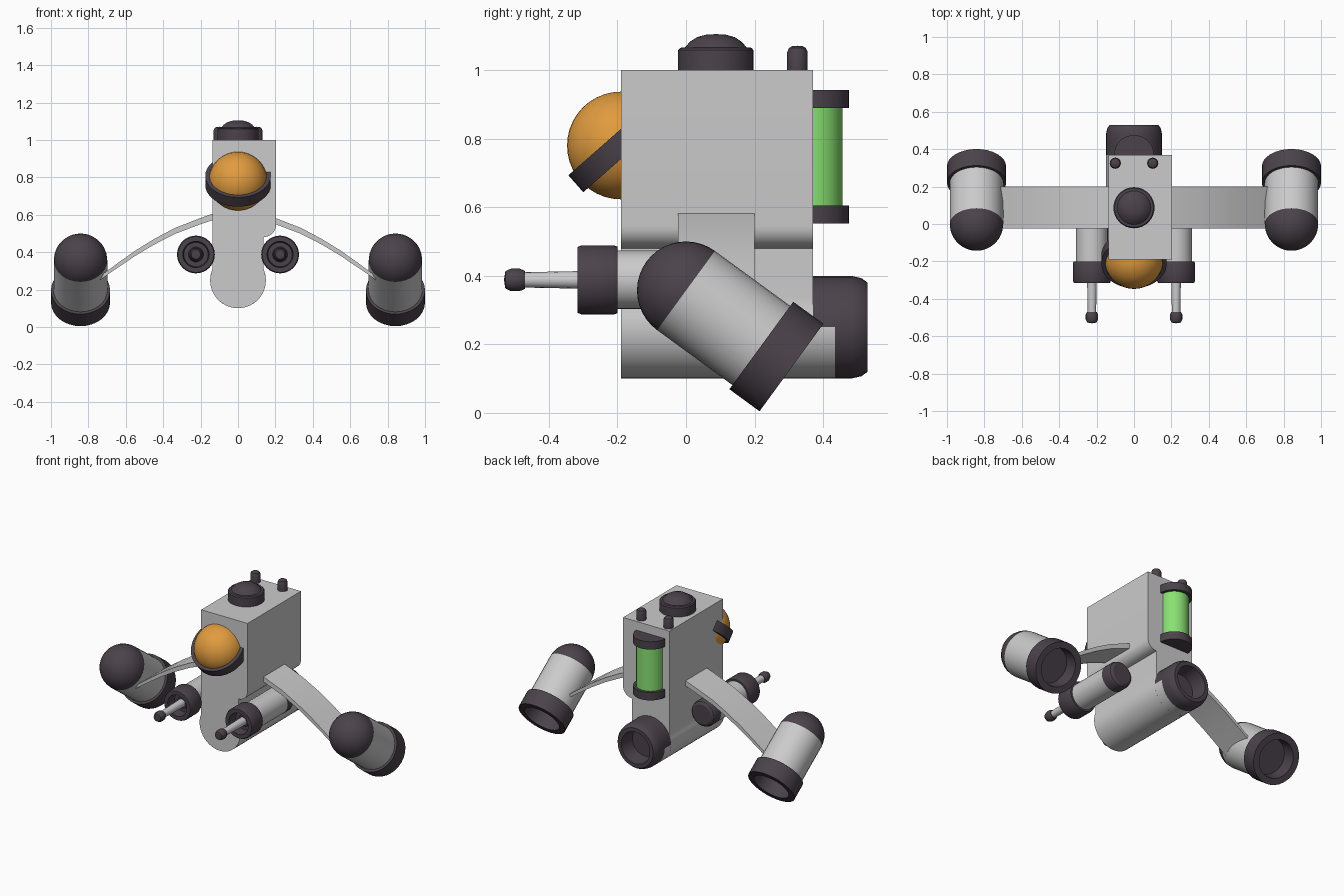
import bpy, bmesh, math
from mathutils import Vector

if "Cube" in bpy.data.objects:
    bpy.data.objects.remove(bpy.data.objects["Cube"])


def material(name, rgb):
    m = bpy.data.materials.new(name)
    m.diffuse_color = (*rgb, 1)
    m.use_nodes = True
    m.node_tree.nodes["Principled BSDF"].inputs["Base Color"].default_value = m.diffuse_color
    return m


DARK = material("dark_metal", (0.07, 0.055, 0.07))
ORANGE = material("orange_lens", (0.75, 0.33, 0.05))
GREEN = material("green_glow", (0.25, 0.75, 0.17))


def finish(bm, name, mat=None):
    bmesh.ops.remove_doubles(bm, verts=bm.verts, dist=1e-5)
    bmesh.ops.recalc_face_normals(bm, faces=bm.faces)
    me = bpy.data.meshes.new(name)
    bm.to_mesh(me)
    bm.free()
    for p in me.polygons:
        p.use_smooth = True
    me.set_sharp_from_angle(angle=math.radians(32))
    ob = bpy.data.objects.new(name, me)
    bpy.context.collection.objects.link(ob)
    if mat:
        me.materials.append(mat)
    return ob


def lathe(name, profile, loc, axis, mat=None, n=32):
    """Spin (radius, distance) points round an axis that starts at loc."""
    bm = bmesh.new()
    vs = [bm.verts.new((r, 0, t)) for r, t in profile]
    es = [bm.edges.new(p) for p in zip(vs, vs[1:])]
    bmesh.ops.spin(bm, geom=vs + es, cent=(0, 0, 0), axis=(0, 0, 1),
                   angle=2 * math.pi, steps=n, use_merge=True)
    rot = Vector(axis).to_track_quat('Z', 'Y').to_matrix().to_4x4()
    bm.transform(rot)
    bmesh.ops.translate(bm, verts=bm.verts, vec=loc)
    return finish(bm, name, mat)


def extrude_y(name, outline, y0, y1, mat=None):
    bm = bmesh.new()
    f = bm.faces.new([bm.verts.new((x, y0, z)) for x, z in outline])
    ext = bmesh.ops.extrude_face_region(bm, geom=[f], use_keep_orig=True)["geom"]
    bmesh.ops.translate(bm, vec=(0, y1 - y0, 0),
                        verts=[v for v in ext if isinstance(v, bmesh.types.BMVert)])
    return finish(bm, name, mat)


def arc(cx, cz, r, a0, a1, n):
    return [(cx + r * math.cos(math.radians(a0 + (a1 - a0) * i / n)),
             cz + r * math.sin(math.radians(a0 + (a1 - a0) * i / n))) for i in range(n + 1)]


UP, BACK, FRONT = (0, 0, 1), (0, 1, 0), (0, -1, 0)

# Body: box with a rounded right overhang and a round keel
outline = [(-0.137, 1.0), (-0.137, 0.34)]
outline += arc(0, 0.25, 0.149, 157, 383, 28)
outline += [(0.137, 0.34), (0.137, 0.48)]
outline += arc(0.14, 0.545, 0.063, -80, 0, 8) + [(0.203, 1.0)]
extrude_y("body", outline, -0.19, 0.37)

# Eye and tilted band
eye = (0, -0.19, 0.78)
lathe("eye", arc(0, 0, 0.157, -90, 90, 20), eye, UP, ORANGE, 40)
lathe("eye_band", [(0.15, -0.033), (0.175, -0.033), (0.175, 0.033), (0.15, 0.033), (0.15, -0.033)],
      (0, -0.19, 0.784), (0, -0.66, 0.75), DARK, 40)

# Top hatch and two pegs
lathe("top_hatch", [(0, 0), (0.11, 0), (0.11, 0.058), (0.104, 0.065), (0.09, 0.066),
                    (0.075, 0.083), (0.055, 0.096), (0.03, 0.103), (0, 0.105)],
      (0, 0.087, 1.0), UP, DARK)
for s in (-1, 1):
    lathe("top_peg", [(0, 0), (0.03, 0), (0.03, 0.052), (0.025, 0.064), (0.015, 0.07), (0, 0.071)],
          (0.1 * s, 0.325, 1.0), UP, DARK, 16)

# Glowing tube on the back with end caps
lathe("back_tube", [(0, 0.58), (0.087, 0.58), (0.087, 0.91), (0, 0.91)], (0, 0.37, 0), UP, GREEN)
for z in (0.553, 0.89):
    lathe("tube_cap", [(0, 0), (0.106, 0), (0.106, 0.052), (0, 0.052)], (0, 0.37, z), UP, DARK)

# Rear exhaust; its lower root stays grey
ex = lathe("rear_exhaust", [(0, 0), (0.149, 0), (0.149, 0.065), (0.149, 0.115), (0.143, 0.142),
                            (0.13, 0.16), (0.105, 0.16), (0.092, 0.06), (0, 0.06)],
           (0, 0.37, 0.25), BACK)
ex.data.materials.append(None)
ex.data.materials.append(DARK)
for p in ex.data.polygons:
    c = p.center
    outer = math.hypot(c.x, c.z - 0.25) > 0.13
    p.material_index = 0 if outer and c.y < 0.43 and c.z < 0.26 else 1

# Arm outline, bowed upward (mirrored per side)
top = [(0.12, 0.612), (0.2, 0.583), (0.337, 0.53), (0.45, 0.47), (0.55, 0.408), (0.65, 0.337), (0.74, 0.27)]
under = [(0.74, 0.25), (0.65, 0.313), (0.55, 0.38), (0.45, 0.44), (0.337, 0.498), (0.2, 0.55), (0.12, 0.577)]

pod_axis = Vector((0, 0.808, -0.59))
for s, side in ((-1, "left"), (1, "right")):
    extrude_y(side + "_arm", [(x * s, z) for x, z in top + under], -0.023, 0.2)

    # Thruster pod: dome, barrel, hollow collar
    base = Vector((0.842 * s, 0.0, 0.357))
    lathe(side + "_pod_dome", arc(0, 0, 0.143, 0, 90, 10), base, -pod_axis, DARK)
    lathe(side + "_pod_barrel", [(0.143, 0), (0.143, 0.3)], base, pod_axis)
    lathe(side + "_pod_collar", [(0.14, 0.272), (0.158, 0.272), (0.158, 0.381), (0.118, 0.381),
                                 (0.112, 0.29), (0, 0.29)], base, pod_axis, DARK)

    # Cannon: barrel housing, hollow front collar, rear cap, muzzle rod and tip
    c = (0.225 * s, 0, 0.388)
    lathe(side + "_cannon", [(0.085, -0.09), (0.085, 0.22)], c, FRONT)
    lathe(side + "_cannon_cap", [(0, -0.155), (0.065, -0.155), (0.08, -0.145), (0.086, -0.13),
                                 (0.086, -0.075)], c, FRONT, DARK)
    lathe(side + "_cannon_collar", [(0.084, 0.2), (0.097, 0.2), (0.101, 0.21), (0.101, 0.305),
                                    (0.096, 0.316), (0.07, 0.316), (0.065, 0.25), (0.04, 0.25),
                                    (0.035, 0.27), (0, 0.27)], c, FRONT, DARK)
    lathe(side + "_muzzle", [(0.027, 0.24), (0.022, 0.49)], c, FRONT, None, 16)
    lathe(side + "_muzzle_tip", [(0, 0.468), (0.026, 0.47), (0.033, 0.485), (0.033, 0.51),
                                 (0.025, 0.527), (0, 0.531)], c, FRONT, DARK, 16)
